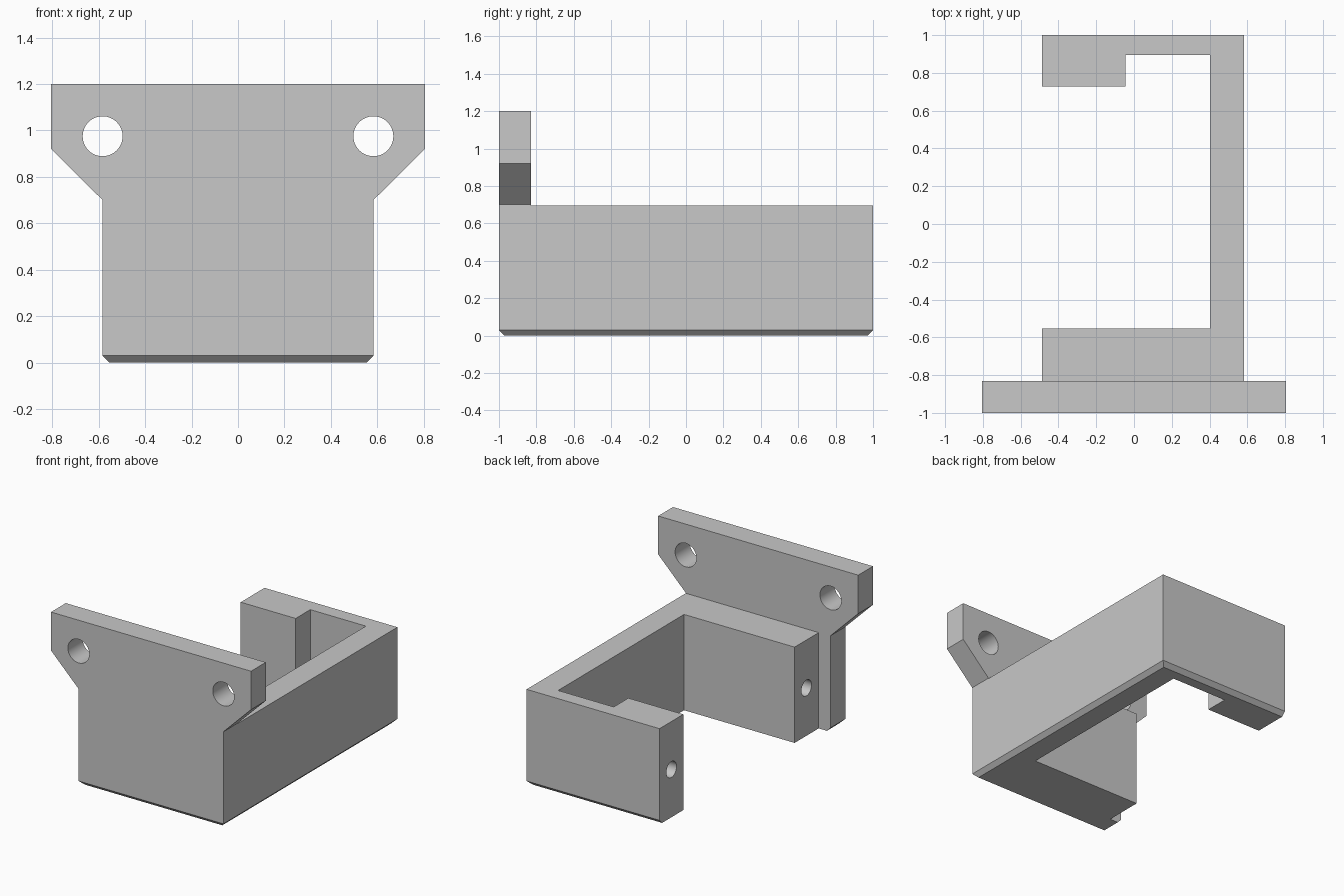
import bpy, bmesh, math
from mathutils import Vector

if "Cube" in bpy.data.objects:
    bpy.data.objects.remove(bpy.data.objects["Cube"])

grey = bpy.data.materials.new("light_grey")
grey.diffuse_color = (0.58, 0.58, 0.58, 1)
grey.use_nodes = True
grey.node_tree.nodes["Principled BSDF"].inputs["Base Color"].default_value = grey.diffuse_color

W, BACK, CH = 0.583, -0.83, 0.03   # body half width, rear of plate, chamfer


def extrude(name, points, direction, chamfered):
    """Extrude a flat outline and chamfer the edges picked by the rule."""
    bm = bmesh.new()
    face = bm.faces.new([bm.verts.new(p) for p in points])
    new = bmesh.ops.extrude_face_region(bm, geom=[face])["geom"]
    moved = [v for v in new if isinstance(v, bmesh.types.BMVert)]
    bmesh.ops.translate(bm, verts=moved, vec=Vector(direction))
    bmesh.ops.recalc_face_normals(bm, faces=bm.faces)
    edges = [e for e in bm.edges if chamfered(*[v.co for v in e.verts])]
    bmesh.ops.bevel(bm, geom=edges, offset=CH, segments=1, affect='EDGES')
    bmesh.ops.recalc_face_normals(bm, faces=bm.faces)
    mesh = bpy.data.meshes.new(name)
    bm.to_mesh(mesh)
    bm.free()
    mesh.materials.append(grey)
    ob = bpy.data.objects.new(name, mesh)
    bpy.context.collection.objects.link(ob)
    return ob


def drill(ob, center, radius, depth, rotation):
    """Cut a round hole, then remove the cutter."""
    bpy.ops.mesh.primitive_cylinder_add(vertices=48, radius=radius, depth=depth,
                                        location=center, rotation=rotation)
    cutter = bpy.context.object
    cutter.data.materials.append(grey)
    mod = ob.modifiers.new("hole", 'BOOLEAN')
    mod.operation, mod.solver, mod.object = 'DIFFERENCE', 'EXACT', cutter
    bpy.context.view_layer.objects.active = ob
    bpy.ops.object.modifier_apply(modifier=mod.name)
    bpy.data.objects.remove(cutter)


def both(a, b, axis, value):
    return abs(a[axis] - value) < 1e-4 and abs(b[axis] - value) < 1e-4


# Mounting plate with flared ears
half = [(W, 0), (W, 0.70), (0.805, 0.92), (0.805, 1.2)]
outline = half + [(-x, z) for x, z in reversed(half)]
plate = extrude("mounting_plate", [(x, -1, z) for x, z in outline], (0, 1 + BACK, 0),
                lambda a, b: both(a, b, 2, 0) and
                (both(a, b, 1, -1) or both(a, b, 0, W) or both(a, b, 0, -W)))

# C-shaped bracket behind the plate
outline = [(-0.487, BACK), (W, BACK), (W, 1), (-0.487, 1), (-0.487, 0.727),
           (-0.045, 0.727), (-0.045, 0.895), (0.403, 0.895), (0.403, -0.553),
           (-0.487, -0.553)]
bracket = extrude("bracket", [(x, y, 0) for x, y in outline], (0, 0, 0.697),
                  lambda a, b: both(a, b, 2, 0) and
                  (both(a, b, 0, W) or both(a, b, 1, 1)))

# Ear holes through the plate, blind screw holes in the arm ends
for x in (-W, W):
    drill(plate, (x, -0.915, 0.975), 0.086, 0.5, (math.pi / 2, 0, 0))
for y in (-0.69, 0.863):
    drill(bracket, (-0.487, y, 0.348), 0.058, 0.7, (0, math.pi / 2, 0))

# Smooth hole walls, crisp edges
bpy.ops.object.select_all(action='DESELECT')
for ob in (plate, bracket):
    ob.select_set(True)
bpy.context.view_layer.objects.active = plate
bpy.ops.object.shade_smooth_by_angle(angle=math.radians(30))
